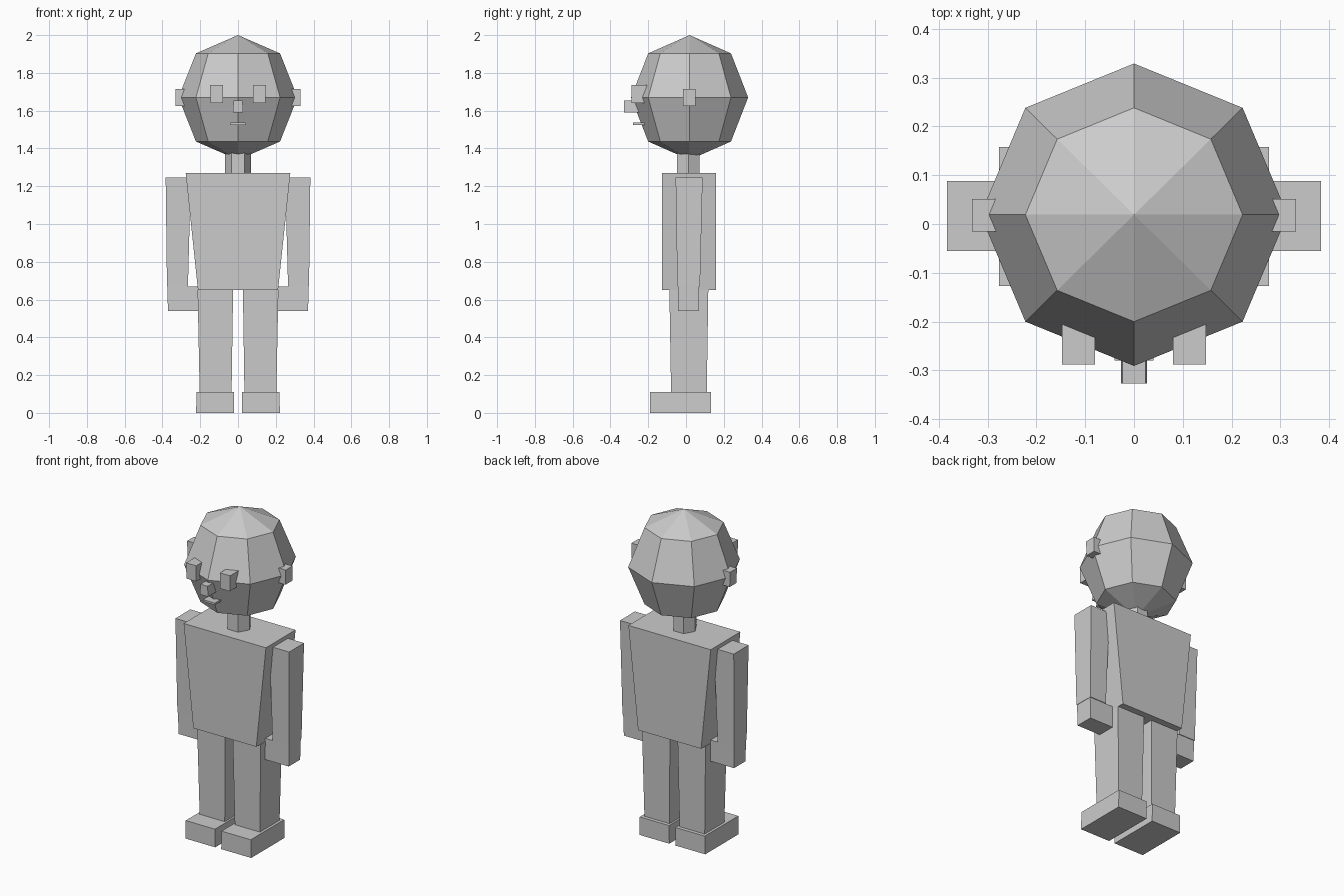
import bpy, bmesh, math
from mathutils import Matrix, Vector

if "Cube" in bpy.data.objects:
    bpy.data.objects.remove(bpy.data.objects["Cube"])

grey = bpy.data.materials.new("plain grey")
grey.diffuse_color = (0.6, 0.6, 0.6, 1)
grey.use_nodes = True
grey.node_tree.nodes["Principled BSDF"].inputs["Base Color"].default_value = grey.diffuse_color


def finish(bm, name):
    bmesh.ops.recalc_face_normals(bm, faces=bm.faces)
    me = bpy.data.meshes.new(name)
    bm.to_mesh(me)
    bm.free()
    me.materials.append(grey)
    ob = bpy.data.objects.new(name, me)
    bpy.context.collection.objects.link(ob)
    return ob


def block(name, low, high, z0, z1, side=1):
    """Tapered block; low and high are (x0, x1, y0, y1) at heights z0 and z1."""
    bm = bmesh.new()
    bmesh.ops.create_cube(bm, size=1)
    for v in bm.verts:
        r = high if v.co.z > 0 else low
        v.co = Vector((side * (r[1] if v.co.x > 0 else r[0]),
                       r[3] if v.co.y > 0 else r[2],
                       z1 if v.co.z > 0 else z0))
    return finish(bm, name)


# head: eight-sided low-poly ball
bm = bmesh.new()
bmesh.ops.create_uvsphere(bm, u_segments=8, v_segments=4, radius=1)
bm.transform(Matrix.Translation((0, 0.019, 1.67)) @ Matrix.Diagonal((0.315, 0.31, 0.33, 1)))
finish(bm, "head")

# neck: hexagonal column with corners at the sides
bm = bmesh.new()
bmesh.ops.create_cone(bm, cap_ends=True, segments=6, radius1=0.07, radius2=0.07, depth=0.16)
bm.transform(Matrix.Translation((0, 0.012, 1.34)) @ Matrix.Rotation(math.radians(30), 4, 'Z'))
neck = finish(bm, "neck")
if max(v.co.x for v in neck.data.vertices) < 0.065:
    neck.data.transform(Matrix.Translation((0, 0.012, 0)) @ Matrix.Rotation(math.radians(30), 4, 'Z')
                        @ Matrix.Translation((0, -0.012, 0)))

# torso, nose and mouth
block("torso", (-0.212, 0.212, -0.127, 0.158), (-0.277, 0.277, -0.127, 0.158), 0.65, 1.27)
block("nose", (-0.027, 0.027, -0.327, -0.2), (-0.024, 0.024, -0.327, -0.2), 1.59, 1.653)
block("mouth", (-0.04, 0.04, -0.28, -0.17), (-0.04, 0.04, -0.28, -0.17), 1.525, 1.537)

# paired parts
for side, tag in ((1, "right"), (-1, "left")):
    block("arm_" + tag, (0.265, 0.376, -0.046, 0.074), (0.25, 0.383, -0.055, 0.088), 0.67, 1.245, side)
    block("hand_" + tag, (0.21, 0.371, -0.042, 0.068), (0.21, 0.374, -0.043, 0.07), 0.54, 0.67, side)
    block("leg_" + tag, (0.034, 0.203, -0.079, 0.11), (0.026, 0.214, -0.088, 0.118), 0.11, 0.65, side)
    block("foot_" + tag, (0.02, 0.222, -0.19, 0.132), (0.022, 0.219, -0.19, 0.132), 0, 0.11, side)
    block("ear_" + tag, (0.25, 0.33, -0.015, 0.051), (0.25, 0.332, -0.015, 0.051), 1.625, 1.715, side)
    block("eye_" + tag, (0.08, 0.146, -0.288, -0.17), (0.08, 0.148, -0.288, -0.17), 1.64, 1.735, side)
